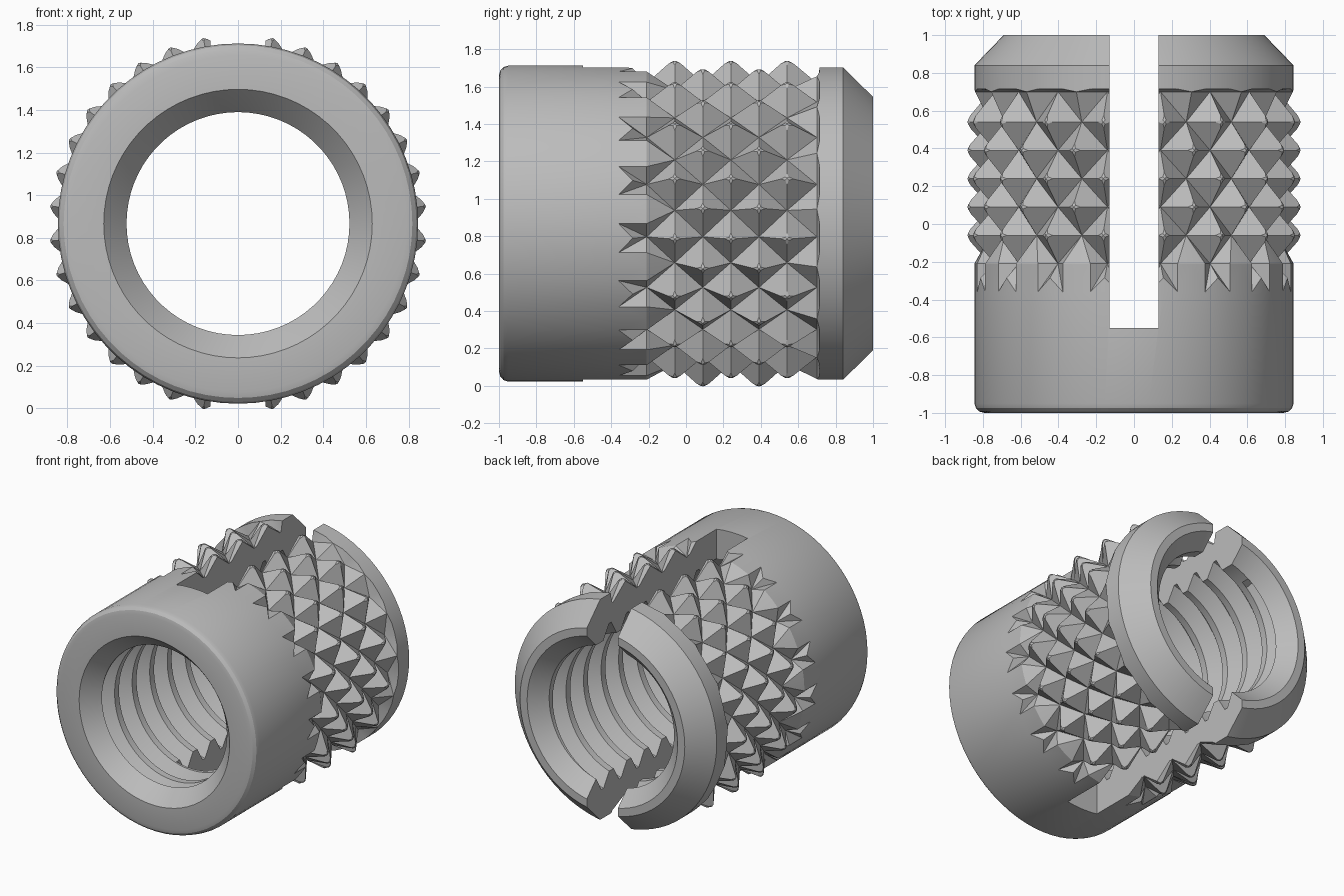
import bpy, bmesh, math
from mathutils import Vector

if "Cube" in bpy.data.objects:
    bpy.data.objects.remove(bpy.data.objects["Cube"])

COLS = 68                       # columns around; four per knurl tooth
STEP = 2 * math.pi / COLS
R, R_TIP, R_VALLEY = 0.845, 0.90, 0.765
R_BORE, R_ROOT, PITCH = 0.523, 0.625, 0.21
ROW, FIRST = 0.15, -0.06        # knurl row spacing and first row of teeth
START, WALL = -0.36, 0.715      # ends of the knurled band
CENTRE = 0.867

bm = bmesh.new()


def pt(col, y, r):
    a = math.pi / 2 + (col - 2) * STEP
    return Vector((r * math.cos(a), y, CENTRE + r * math.sin(a)))


def face(*points):
    bm.faces.new([bm.verts.new(p) for p in points])


def lathe(profile):
    for (y0, r0), (y1, r1) in zip(profile, profile[1:]):
        for c in range(COLS):
            face(pt(c, y0, r0), pt(c + 1, y0, r0), pt(c + 1, y1, r1), pt(c, y1, r1))


# Front collar and back collar
FRONT_BORE, BACK_BORE = -0.88, 0.89
lathe([(START, R), (-0.95, R), (-0.975, 0.837), (-0.993, 0.818), (-1, 0.79),
       (-1, 0.63), (-0.94, 0.575), (FRONT_BORE, R_BORE)])
lathe([(WALL, R), (0.84, R), (1, 0.69), (1, 0.63), (BACK_BORE, R_BORE)])


# Internal thread: a helical strip, clamped to the bore ends
def thread_pt(t, offset, r):
    y = FRONT_BORE - PITCH + PITCH * (t / COLS + offset)
    if y <= FRONT_BORE or y >= BACK_BORE:
        y, r = min(max(y, FRONT_BORE), BACK_BORE), R_BORE
    return pt(-t % COLS, y, r)


thread = [(0, R_BORE), (0.25, R_BORE), (0.56, R_ROOT), (0.69, R_ROOT), (1, R_BORE)]
for t in range(COLS * 10):
    for a, b in zip(thread, thread[1:]):
        face(thread_pt(t, *a), thread_pt(t + 1, *a), thread_pt(t + 1, *b), thread_pt(t, *b))


# Knurl: staggered rows of four-sided pyramids
def knurl_pt(col, j):
    tip = (col // 2 + j) % 2 == 0
    if not tip:
        r = R_VALLEY
    else:
        r = R_TIP if 0 <= j <= 4 else R
    y = FIRST + ROW * j
    return pt(col, min(y, WALL - 0.015) if j < 5 else WALL - 0.015, r)


tips = []
for c in range(0, COLS, 2):
    for j in range(-1, 5):
        a, b = knurl_pt(c, j), knurl_pt(c + 2, j)
        d, e = knurl_pt(c, j + 1), knurl_pt(c + 2, j + 1)
        tip = (c // 2 + j) % 2 == 0
        if 0 <= j and tip:
            tips.append(a)
        if j == -1:
            s = pt(c + 1, FIRST - ROW, R)
            if tip:
                face(a, s, d), face(s, b, d), face(b, e, d)
            else:
                face(a, s, e), face(s, b, e), face(a, e, d)
        elif tip:
            face(a, b, d), face(b, e, d)
        else:
            face(a, b, e), face(a, e, d)

# Fish-tail run-outs at the front of the knurl and the wall at its back
for c in range(0, COLS, 4):
    for side in (-1, 1):
        y1 = FIRST - ROW
        low, prong = pt(c, START, R), pt(c + side, START, R)
        far = pt(c + 2 * side, START, R)
        valley, shoulder = pt(c, y1, R_VALLEY), pt(c + side, y1, R)
        notch, land = pt(c, START + 0.075, R), pt(c + 2 * side, y1, R)
        face(low, prong, notch)
        face(notch, prong, valley)
        face(prong, shoulder, valley)
        face(prong, far, land, shoulder)
        v5, t5 = knurl_pt(c, 5), knurl_pt((c + 2 * side) % COLS, 5)
        w = [pt(c + k * side, WALL, R) for k in range(3)]
        face(v5, w[0], w[1])
        face(v5, w[1], t5)
        face(t5, w[1], w[2])

bmesh.ops.remove_doubles(bm, verts=bm.verts, dist=0.0002)

# Blunt the pyramid tips
tip_verts = [v for v in bm.verts if (Vector((v.co.x, 0, v.co.z - CENTRE))).length > R_TIP - 0.002]
bmesh.ops.bevel(bm, geom=tip_verts, offset=0.045, segments=2, profile=0.5, affect='VERTICES')
bmesh.ops.recalc_face_normals(bm, faces=bm.faces)

mesh = bpy.data.meshes.new("threaded_insert")
bm.to_mesh(mesh)
bm.free()
insert = bpy.data.objects.new("threaded_insert", mesh)
bpy.context.collection.objects.link(insert)

# Slot through the back half
bpy.ops.mesh.primitive_cube_add(size=1, location=(0, 0.325, CENTRE))
cutter = bpy.context.object
cutter.name = "slot_cutter"
cutter.scale = (0.26, 1.75, 3)
cutter.hide_render = True
bpy.context.view_layer.update()
bpy.ops.object.select_all(action='DESELECT')
insert.select_set(True)
bpy.context.view_layer.objects.active = insert
mod = insert.modifiers.new("slot", 'BOOLEAN')
mod.operation, mod.solver, mod.object = 'DIFFERENCE', 'EXACT', cutter
bpy.ops.object.modifier_apply(modifier=mod.name)
bpy.data.objects.remove(cutter)

# Material and shading
grey = bpy.data.materials.new("plain grey")
grey.use_nodes = True
colour = (0.5, 0.5, 0.5, 1)
grey.diffuse_color = colour
grey.node_tree.nodes["Principled BSDF"].inputs["Base Color"].default_value = colour
insert.data.materials.clear()
insert.data.materials.append(grey)
for p in insert.data.polygons:
    p.material_index = 0
bpy.ops.object.shade_smooth_by_angle(angle=math.radians(28))
